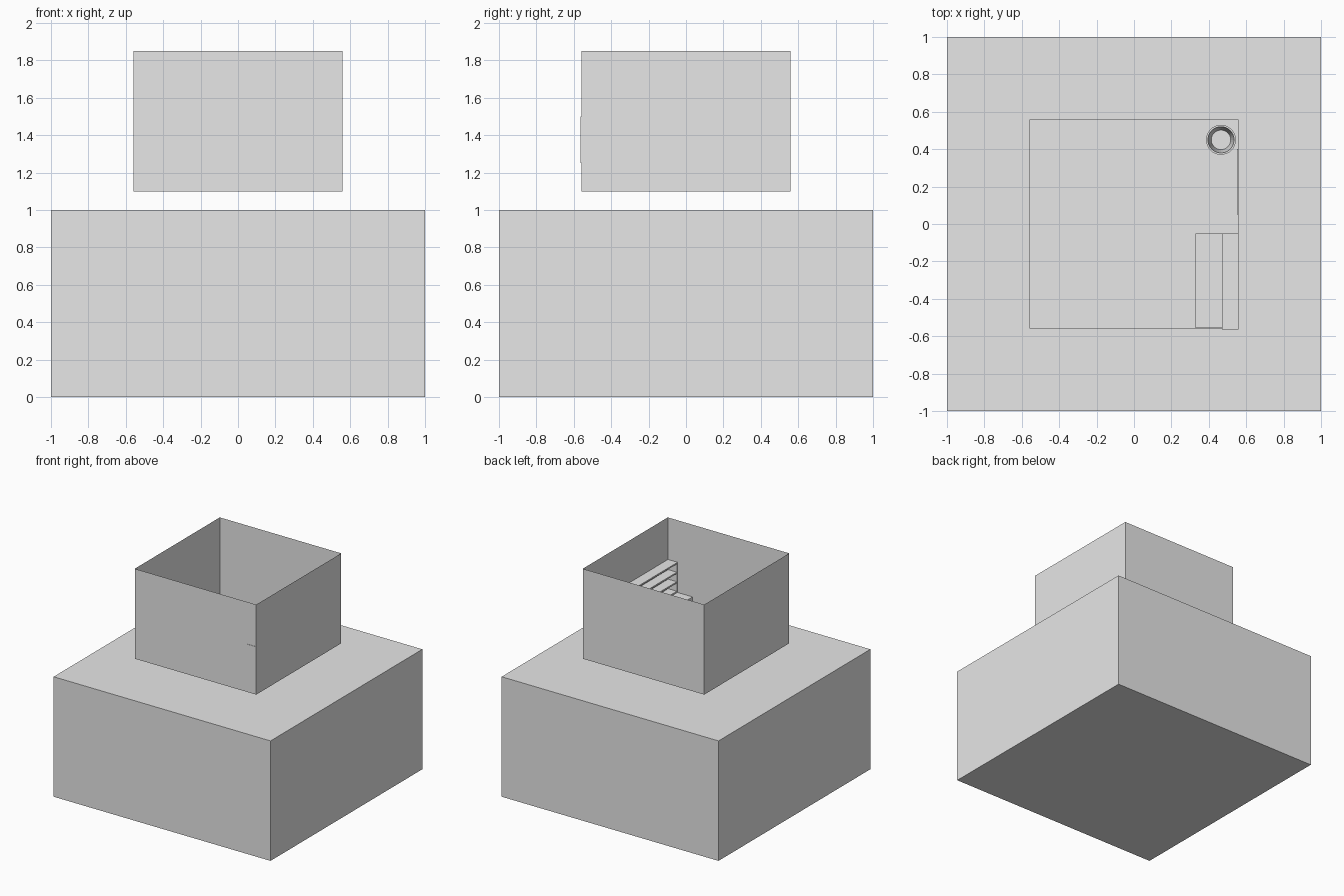
import bpy, bmesh, math

if "Cube" in bpy.data.objects:
    bpy.data.objects.remove(bpy.data.objects["Cube"])

grey = bpy.data.materials.new("light_grey")
grey.diffuse_color = (0.8, 0.8, 0.8, 1)
grey.use_nodes = True
grey.node_tree.nodes["Principled BSDF"].inputs["Base Color"].default_value = grey.diffuse_color


def finish(name, bm):
    mesh = bpy.data.meshes.new(name)
    bm.to_mesh(mesh)
    bm.free()
    mesh.materials.append(grey)
    ob = bpy.data.objects.new(name, mesh)
    bpy.context.collection.objects.link(ob)
    return ob


def box(name, lo, hi, open_top=False):
    bm = bmesh.new()
    bmesh.ops.create_cube(bm, size=1)
    for v in bm.verts:
        v.co = [(a + b) / 2 + c * (b - a) for a, b, c in zip(lo, hi, v.co)]
    if open_top:
        bmesh.ops.delete(bm, geom=[f for f in bm.faces if f.normal.z > 0.9], context='FACES_ONLY')
    return finish(name, bm)


def lathe(name, centre, profile, sides):
    bm = bmesh.new()
    verts = [bm.verts.new((centre[0] + r, centre[1], centre[2] + z)) for r, z in profile]
    edges = [bm.edges.new(p) for p in zip(verts, verts[1:])]
    bmesh.ops.spin(bm, geom=verts + edges, cent=centre, axis=(0, 0, 1),
                   angle=math.tau, steps=sides, use_duplicate=False)
    bmesh.ops.remove_doubles(bm, verts=bm.verts[:], dist=1e-4)
    bmesh.ops.recalc_face_normals(bm, faces=bm.faces[:])
    return finish(name, bm)


# Ground block and the open-topped room floating just above it
box("ground_block", (-1, -1, 0), (1, 1, 1))
box("room", (-0.56, -0.56, 1.1), (0.56, 0.56, 1.85), open_top=True)

# Low cabinet against the right wall
box("cabinet", (0.33, -0.557, 1.102), (0.558, -0.05, 1.25))

# Bookcase standing on the cabinet: boards, end panels and back
t = 0.012
for i in range(4):
    z = 1.25 + t + i * (0.25 - t) / 3
    box(f"shelf_board_{i + 1}", (0.47, -0.563, z - t), (0.558, -0.05, z))
for side, y in (("front", -0.563), ("rear", -0.05 - t)):
    box(f"bookcase_{side}_end", (0.47, y, 1.25), (0.558, y + t, 1.5))
box("bookcase_back", (0.55, -0.563, 1.25), (0.558, -0.05, 1.5))

# Thin panel hung on the right wall
box("wall_panel", (0.552, 0.05, 1.17), (0.558, 0.4, 1.5))

# Tapered waste bin in the corner
bin_profile = [(0, 0), (0.06, 0), (0.08, 0.16), (0.07, 0.16), (0.052, 0.012), (0, 0.012)]
lathe("waste_bin", (0.465, 0.45, 1.102), bin_profile, 32)
